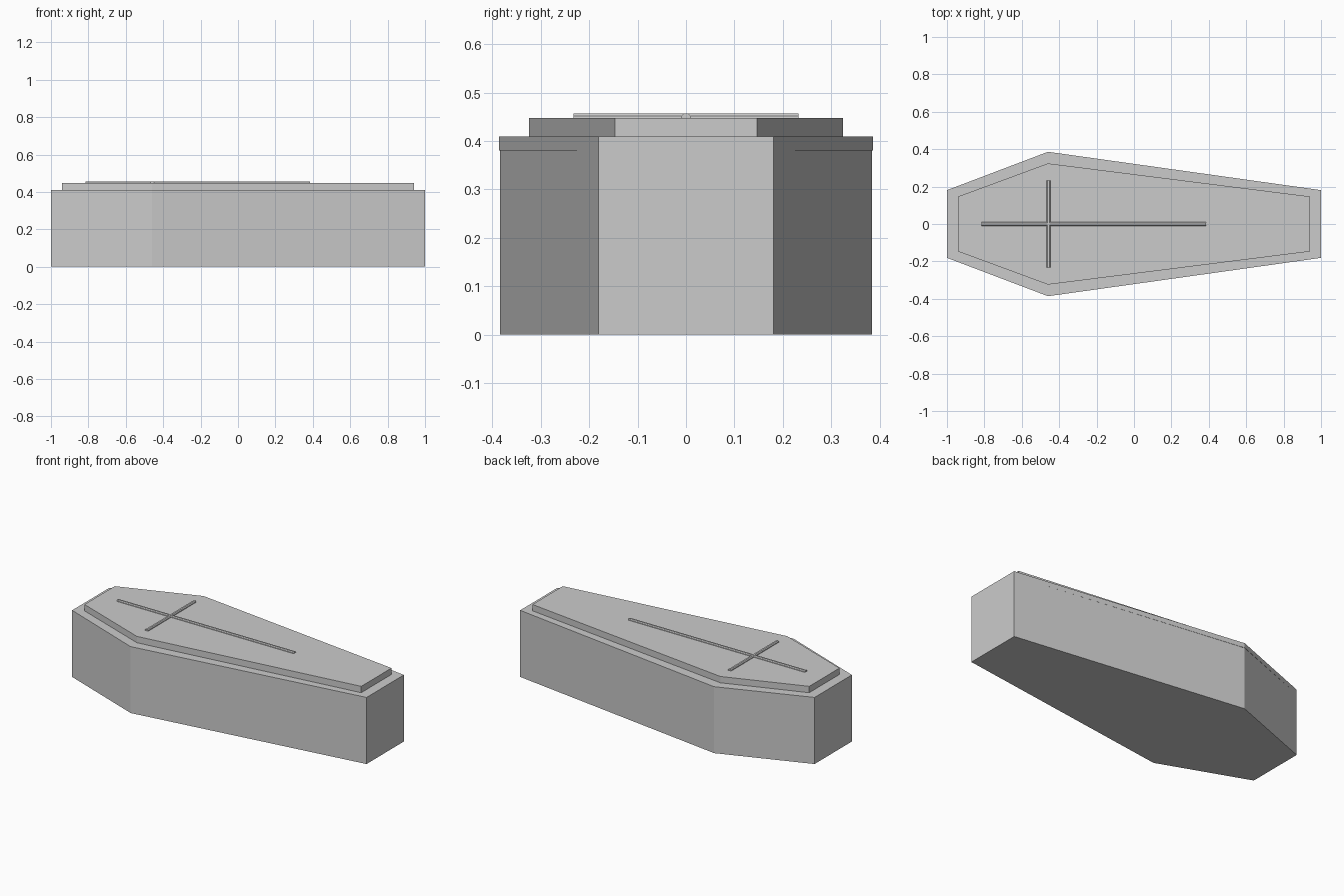
import bpy, bmesh
from mathutils import Vector

if "Cube" in bpy.data.objects:
    bpy.data.objects.remove(bpy.data.objects["Cube"])


def prism(name, points, origin, u, v, extrude):
    """Extrude a flat profile (2D points along axes u, v) into a closed solid."""
    origin, u, v, extrude = map(Vector, (origin, u, v, extrude))
    bm = bmesh.new()
    face = bm.faces.new([bm.verts.new(origin + u * a + v * b) for a, b in points])
    res = bmesh.ops.extrude_face_region(bm, geom=[face], use_keep_orig=True)
    moved = [g for g in res["geom"] if isinstance(g, bmesh.types.BMVert)]
    bmesh.ops.translate(bm, verts=moved, vec=extrude)
    bmesh.ops.recalc_face_normals(bm, faces=bm.faces[:])
    mesh = bpy.data.meshes.new(name)
    bm.to_mesh(mesh)
    bm.free()
    obj = bpy.data.objects.new(name, mesh)
    bpy.context.collection.objects.link(obj)
    return obj


def coffin_slab(name, half_len, end_w, shoulder_w, z0, z1):
    """Six-sided slab, widest at the shoulder, mirrored across y = 0."""
    side = [(-half_len, end_w), (-0.46, shoulder_w), (half_len, end_w)]
    outline = side + [(x, -y) for x, y in reversed(side)]
    return prism(name, outline, (0, 0, z0), (1, 0, 0), (0, 1, 0), (0, 0, z1 - z0))


# Box, lid rim and raised lid panel
coffin_slab("coffin_box", 1.0, 0.181, 0.384, 0.0, 0.38)
coffin_slab("lid_rim", 1.0, 0.181, 0.386, 0.38, 0.409)
coffin_slab("lid_panel", 0.94, 0.147, 0.324, 0.409, 0.448)

# Cross made of two low rounded bars
bar = [(-0.011, -0.002), (-0.010, 0.004), (-0.005, 0.009),
       (0.005, 0.009), (0.010, 0.004), (0.011, -0.002)]
prism("cross_long_bar", bar, (-0.815, 0, 0.448), (0, 1, 0), (0, 0, 1), (1.2, 0, 0))
prism("cross_short_bar", bar, (-0.458, -0.232, 0.448), (1, 0, 0), (0, 0, 1), (0, 0.464, 0))
